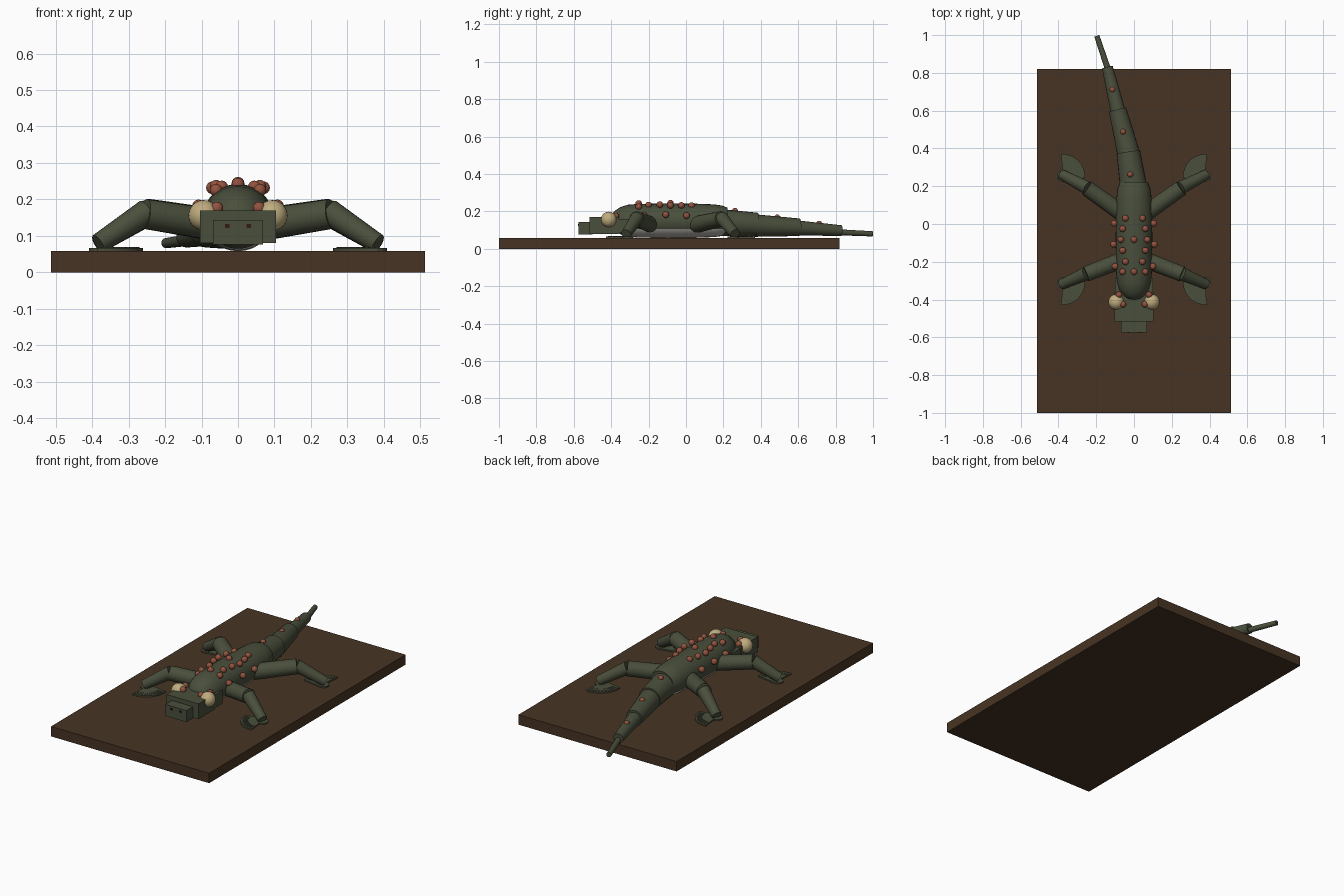
import bpy, bmesh, math
from mathutils import Vector

if "Cube" in bpy.data.objects:
    bpy.data.objects.remove(bpy.data.objects["Cube"])


def material(name, rgb):
    m = bpy.data.materials.new(name)
    m.diffuse_color = (*rgb, 1)
    m.use_nodes = True
    m.node_tree.nodes["Principled BSDF"].inputs["Base Color"].default_value = m.diffuse_color
    return m


GREEN = material("moss green", (0.068, 0.078, 0.045))
BARK = material("bark brown", (0.062, 0.034, 0.017))
RED = material("rust red", (0.29, 0.085, 0.05))
TAN = material("eye tan", (0.52, 0.41, 0.21))
PALE = material("belly grey", (0.50, 0.48, 0.43))
DARK = material("nostril dark", (0.035, 0.01, 0.008))


def finish(name, bm, *mats, smooth=False):
    bmesh.ops.recalc_face_normals(bm, faces=bm.faces[:])
    me = bpy.data.meshes.new(name)
    bm.to_mesh(me)
    bm.free()
    for m in mats:
        me.materials.append(m)
    ob = bpy.data.objects.new(name, me)
    bpy.context.collection.objects.link(ob)
    if smooth:
        bpy.ops.object.select_all(action='DESELECT')
        ob.select_set(True)
        bpy.context.view_layer.objects.active = ob
        bpy.ops.object.shade_smooth_by_angle(angle=math.radians(40))
    return ob


def box(name, lo, hi, mat):
    bm = bmesh.new()
    bmesh.ops.create_cube(bm, size=1)
    for v in bm.verts:
        v.co = [a + (c + 0.5) * (b - a) for a, b, c in zip(lo, hi, v.co)]
    return finish(name, bm, mat)


def limb(name, a, b, r1, r2, mat=GREEN):
    a, b = Vector(a), Vector(b)
    bm = bmesh.new()
    bmesh.ops.create_cone(bm, cap_ends=True, segments=24, radius1=r1, radius2=r2,
                          depth=(b - a).length)
    q = (b - a).to_track_quat('Z', 'Y')
    for v in bm.verts:
        v.co = q @ v.co + (a + b) / 2
    return finish(name, bm, mat, smooth=True)


def ball(name, centre, r, mat, seg=12):
    bm = bmesh.new()
    bmesh.ops.create_uvsphere(bm, u_segments=seg, v_segments=seg // 2 + 2, radius=r)
    bmesh.ops.translate(bm, verts=bm.verts[:], vec=centre)
    return finish(name, bm, mat, smooth=True)


# wooden plank
box("plank", (-0.513, -1, 0), (0.513, 0.82, 0.058), BARK)

# body: turned profile along y, underside coloured as the belly
profile = [(-0.402, 0.012), (-0.395, 0.038), (-0.38, 0.057), (-0.35, 0.077), (-0.31, 0.09),
           (-0.25, 0.095), (-0.10, 0.097), (0.05, 0.096), (0.15, 0.092), (0.19, 0.086),
           (0.222, 0.074)]
bm = bmesh.new()
N = 28
rings = [[bm.verts.new((r * math.cos(2 * math.pi * i / N), y,
                        0.15 + 0.95 * r * math.sin(2 * math.pi * i / N))) for i in range(N)]
         for y, r in profile]
for p, q in zip(rings, rings[1:]):
    for i in range(N):
        bm.faces.new((p[i], p[(i + 1) % N], q[(i + 1) % N], q[i]))
bm.faces.new(rings[0])
bm.faces.new(rings[-1])
bmesh.ops.bisect_plane(bm, geom=bm.verts[:] + bm.edges[:] + bm.faces[:],
                       plane_co=(0, 0, 0.105), plane_no=(0, 0, 1))
for f in bm.faces:
    c = f.calc_center_median()
    f.material_index = int(c.z < 0.105 and c.y > -0.3)
finish("body", bm, GREEN, PALE, smooth=True)

# head, neck and snout
box("neck", (-0.1, -0.38, 0.085), (0.1, -0.285, 0.16), GREEN)
box("head", (-0.104, -0.515, 0.08), (0.104, -0.36, 0.17), GREEN)
box("snout", (-0.068, -0.575, 0.076), (0.068, -0.5, 0.144), GREEN)

# tail
tail = [((0, 0.18, 0.14), (-0.03, 0.38, 0.13), 0.072, 0.063),
        ((-0.028, 0.37, 0.124), (-0.087, 0.605, 0.115), 0.06, 0.047),
        ((-0.083, 0.59, 0.112), (-0.141, 0.83, 0.097), 0.04, 0.029),
        ((-0.138, 0.82, 0.088), (-0.197, 0.996, 0.08), 0.016, 0.014)]
for i, seg in enumerate(tail):
    limb(f"tail_segment_{i + 1}", *seg)


def foot(name, cx, cy, sx, sy):
    """Quarter fan with a round heel and raised pads near the rim."""
    bm = bmesh.new()
    z0, z1 = 0.057, 0.066
    R, n = 0.118, 20
    outline = [(cx - sx * R * math.cos(t), cy + sy * R * math.sin(t))
               for t in [math.radians(-4 + 98 * i / n) for i in range(n + 1)]]
    outline += [(cx + sx * 0.03 * math.cos(t), cy + sy * 0.03 * math.sin(t))
                for t in [math.radians(90 - 180 * i / 10) for i in range(11)]]
    low = [bm.verts.new((x, y, z0)) for x, y in outline]
    face = bm.faces.new(low)
    ext = bmesh.ops.extrude_face_region(bm, geom=[face])
    for v in ext["geom"]:
        if isinstance(v, bmesh.types.BMVert):
            v.co.z = z1
    bm.faces.new([v for v in low]) if not face.is_valid else None
    # pads
    for k in range(10):
        t = math.radians(4 + 82 * k / 9)
        d = Vector((-sx * math.cos(t), sy * math.sin(t), 0))
        s = Vector((-d.y, d.x, 0)) * 0.0035
        pts = [Vector((cx, cy, 0)) + d * r + w for r, w in
               ((0.08, -s), (0.108, -s), (0.108, s), (0.08, s))]
        b = [bm.verts.new((p.x, p.y, z1 - 0.002)) for p in pts]
        u = [bm.verts.new((p.x, p.y, z1 + 0.003)) for p in pts]
        bm.faces.new(u)
        bm.faces.new(b)
        for i in range(4):
            bm.faces.new((b[i], b[(i + 1) % 4], u[(i + 1) % 4], u[i]))
    finish(name, bm, GREEN)


# paired parts
for side, s in (("left", -1), ("right", 1)):
    limb(f"front_upper_leg_{side}", (s * 0.06, -0.19, 0.13), (s * 0.255, -0.265, 0.16), 0.043, 0.041)
    limb(f"front_lower_leg_{side}", (s * 0.25, -0.262, 0.165), (s * 0.383, -0.32, 0.079), 0.036, 0.027)
    limb(f"rear_upper_leg_{side}", (s * 0.06, 0.055, 0.13), (s * 0.25, 0.19, 0.16), 0.045, 0.042)
    limb(f"rear_lower_leg_{side}", (s * 0.245, 0.19, 0.165), (s * 0.383, 0.262, 0.079), 0.036, 0.027)
    foot(f"front_foot_{side}", s * 0.378, -0.31, s, -1)
    foot(f"rear_foot_{side}", s * 0.378, 0.252, s, 1)
    ball(f"eye_{side}", (s * 0.094, -0.413, 0.156), 0.042, TAN, 20)
    box(f"nostril_{side}", (s * 0.029 - 0.006, -0.578, 0.121), (s * 0.029 + 0.006, -0.57, 0.132), DARK)

# warts: mirrored pairs, then the middle line and tail
pairs = [(0.045, 0.03, 0.231), (0.105, 0.003, 0.177), (0.06, -0.025, 0.232), (0.07, -0.083, 0.232),
         (0.108, -0.108, 0.182), (0.06, -0.14, 0.236), (0.045, -0.2, 0.234), (0.1, -0.225, 0.18),
         (0.06, -0.253, 0.225), (0.08, -0.375, 0.175), (0.058, -0.425, 0.176)]
spots = [(s * x, y, z) for x, y, z in pairs for s in (-1, 1)]
spots += [(0, -0.083, 0.244), (0, -0.253, 0.242), (-0.02, 0.262, 0.203),
          (-0.058, 0.488, 0.168), (-0.114, 0.712, 0.134)]
for i, p in enumerate(spots):
    ball(f"wart_{i + 1}", p, 0.0175 if i < 24 else 0.0155, RED)
